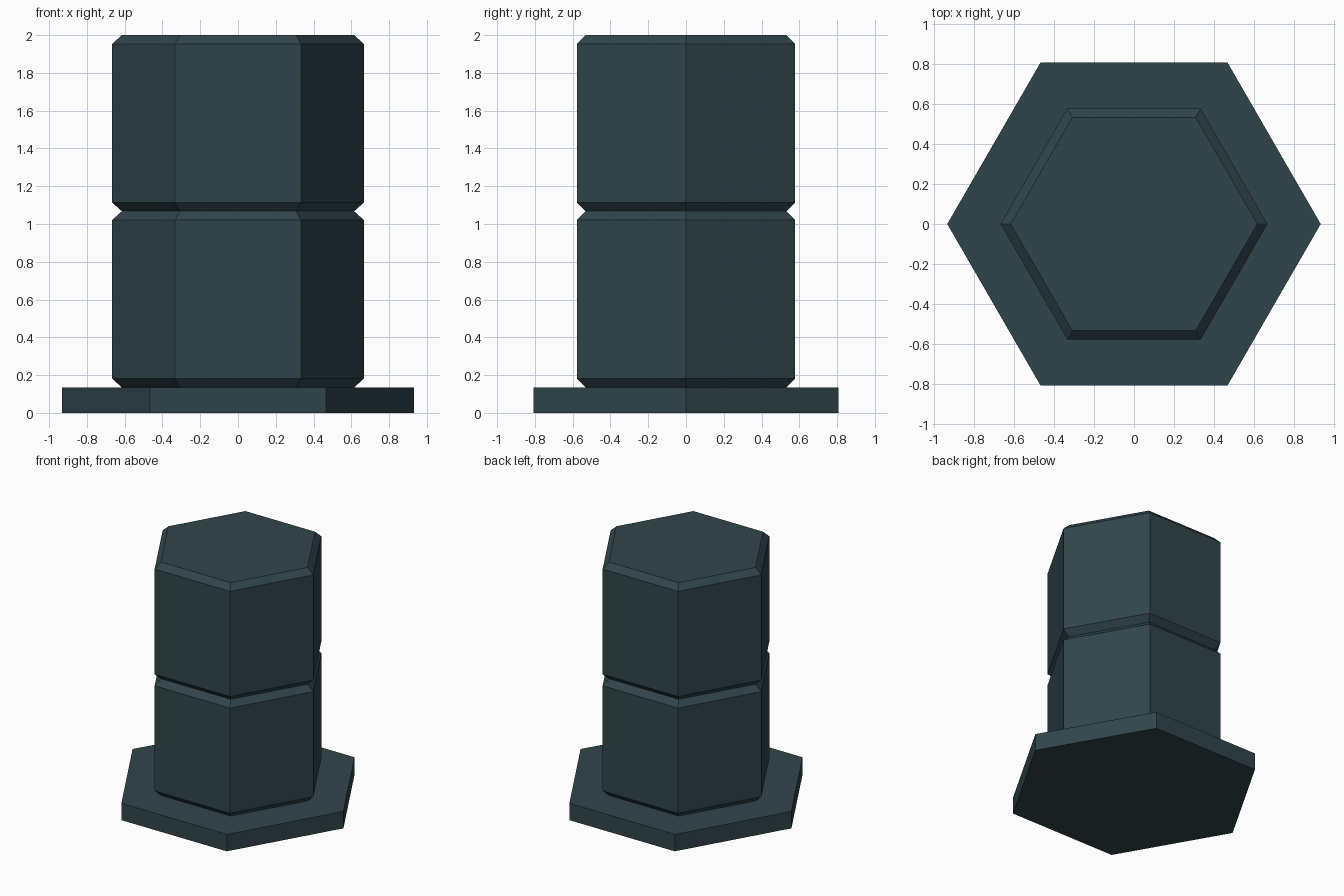
import bpy, bmesh
from math import cos, sin, pi

if "Cube" in bpy.data.objects:
    bpy.data.objects.remove(bpy.data.objects["Cube"])

mat = bpy.data.materials.new("dark_slate")
mat.diffuse_color = (0.03, 0.06, 0.07, 1)
mat.use_nodes = True
mat.node_tree.nodes["Principled BSDF"].inputs["Base Color"].default_value = mat.diffuse_color


def hex_solid(name, profile):
    """Closed hexagonal solid from (radius, z) rings, corners on the x axis."""
    bm = bmesh.new()
    rings = [[bm.verts.new((r * cos(i * pi / 3), r * sin(i * pi / 3), z))
              for i in range(6)] for r, z in profile]
    for a, b in zip(rings, rings[1:]):
        for i in range(6):
            j = (i + 1) % 6
            bm.faces.new((a[i], a[j], b[j], b[i]))
    bm.faces.new(rings[0][::-1])
    bm.faces.new(rings[-1])
    mesh = bpy.data.meshes.new(name)
    bm.to_mesh(mesh)
    bm.free()
    mesh.materials.append(mat)
    obj = bpy.data.objects.new(name, mesh)
    bpy.context.collection.objects.link(obj)


# Flat base plate
BASE_H, BLOCK_H = 0.135, 0.9325
hex_solid("base_plate", [(0.932, 0), (0.932, BASE_H)])

# Two stacked column blocks, chamfered at both ends
R, BEVEL_R, BEVEL_Z = 0.666, 0.615, 0.046
for k, name in enumerate(("lower_block", "upper_block")):
    z0 = BASE_H + k * BLOCK_H
    z1 = z0 + BLOCK_H
    hex_solid(name, [(BEVEL_R, z0), (R, z0 + BEVEL_Z),
                     (R, z1 - BEVEL_Z), (BEVEL_R, z1)])
